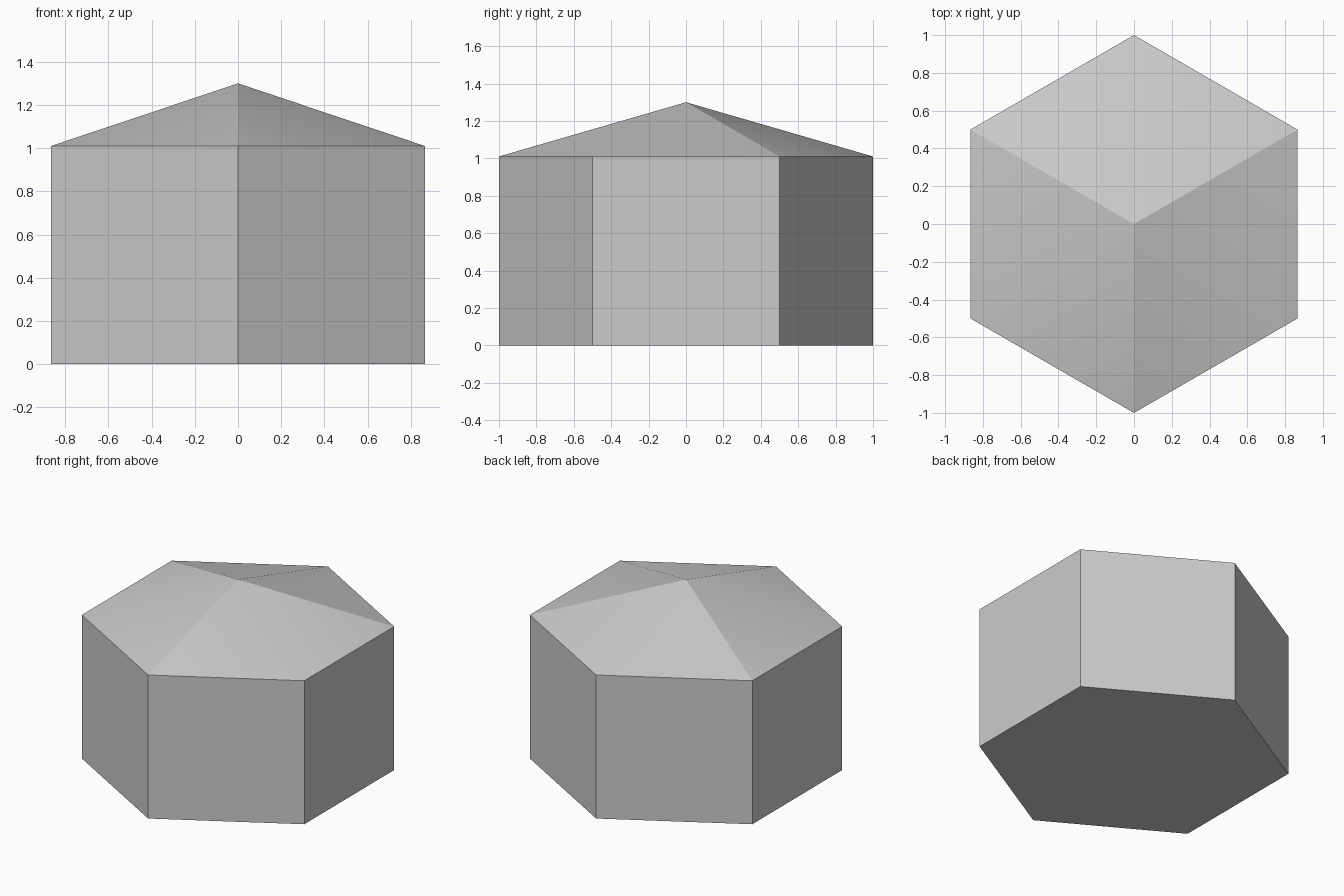
import bpy, bmesh
from math import sin, cos, pi

if "Cube" in bpy.data.objects:
    bpy.data.objects.remove(bpy.data.objects["Cube"])

RIM, PEAK = 1.01, 1.30


def ring(bm, z):
    # hexagon with corners on the y axis
    return [bm.verts.new((cos(pi / 2 + i * pi / 3), sin(pi / 2 + i * pi / 3), z))
            for i in range(6)]


def finish(bm, name):
    bmesh.ops.recalc_face_normals(bm, faces=bm.faces)
    mesh = bpy.data.meshes.new(name)
    bm.to_mesh(mesh)
    bm.free()
    obj = bpy.data.objects.new(name, mesh)
    bpy.context.collection.objects.link(obj)
    return obj


# Hexagonal body: flat walls and floor, open under the roof
bm = bmesh.new()
low, high = ring(bm, 0), ring(bm, RIM)
bm.faces.new(low[::-1])
for i in range(6):
    j = (i + 1) % 6
    bm.faces.new((low[i], low[j], high[j], high[i]))
finish(bm, "hexagonal_body")

# Roof: three softly folded panels meeting at the peak
bm = bmesh.new()
rim = ring(bm, RIM)
peak = bm.verts.new((0, 0, PEAK))
for i in range(6):
    bm.faces.new((rim[i], rim[(i + 1) % 6], peak)).smooth = True
# Crisp edges between panels and round the rim, soft fold inside each panel
for e in bm.edges:
    e.smooth = any(v in e.verts for v in rim[0::2]) and peak in e.verts
bm.normal_update()
if bm.faces[:][0].normal.z < 0:
    bmesh.ops.reverse_faces(bm, faces=bm.faces)
finish(bm, "roof")
